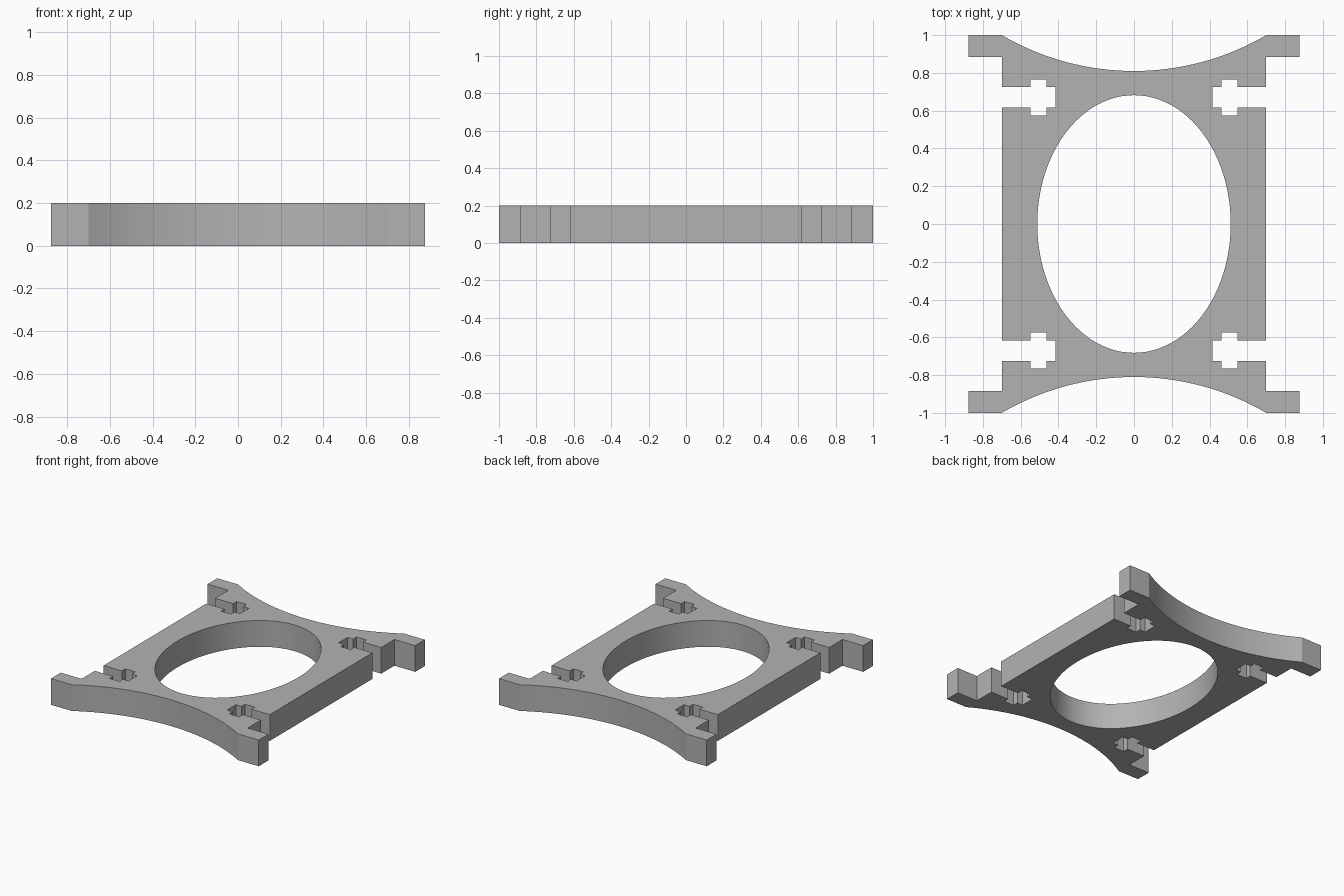
import bpy
import math

cube = bpy.data.objects.get("Cube")
if cube:
    bpy.data.objects.remove(cube, do_unlink=True)

THICKNESS = 0.2
ARC_HALF, ARC_SAG = 0.70, 0.19
ARC_STEPS, HOLE_STEPS = 32, 96

grey = bpy.data.materials.new("plain grey")
grey.use_nodes = True
colour = (0.45, 0.45, 0.45, 1)
grey.diffuse_color = colour
grey.node_tree.nodes["Principled BSDF"].inputs["Base Color"].default_value = colour


def mirrored(points, sx, sy):
    return [(x * sx, y * sy) for x, y in points]


# One corner: side edge, cross-shaped slot, then the foot
corner = [
    (0.70, 0.617), (0.547, 0.617), (0.547, 0.575), (0.463, 0.575),
    (0.463, 0.617), (0.415, 0.617), (0.415, 0.724), (0.463, 0.724),
    (0.463, 0.766), (0.547, 0.766), (0.547, 0.724), (0.70, 0.724),
    (0.70, 0.883), (0.875, 0.883), (0.875, 1.0),
]

# Concave circular arc along the end, from +x to -x
radius = (ARC_HALF ** 2 + ARC_SAG ** 2) / (2 * ARC_SAG)
sweep = math.asin(ARC_HALF / radius)
centre_y = 1 - ARC_SAG + radius
arc = []
for i in range(ARC_STEPS + 1):
    a = sweep * (1 - 2 * i / ARC_STEPS)
    arc.append((radius * math.sin(a), centre_y - radius * math.cos(a)))

# Half the outline, turned about the centre for the other half
half = corner + arc + mirrored(corner, -1, 1)[::-1]
outline = half + mirrored(half, -1, -1)

# Oval opening
hole = []
for i in range(HOLE_STEPS):
    a = 2 * math.pi * i / HOLE_STEPS
    hole.append((0.512 * math.cos(a), 0.682 * math.sin(a)))

# Filled flat profile, extruded to a plate
profile = bpy.data.curves.new("plate_profile", "CURVE")
profile.dimensions = "2D"
profile.fill_mode = "BOTH"
profile.extrude = THICKNESS / 2
for loop in (outline, hole):
    spline = profile.splines.new("POLY")
    spline.points.add(len(loop) - 1)
    for point, (x, y) in zip(spline.points, loop):
        point.co = (x, y, 0, 1)
    spline.use_cyclic_u = True
profile.materials.append(grey)

plate = bpy.data.objects.new("bracket_plate", profile)
bpy.context.collection.objects.link(plate)
plate.location.z = THICKNESS / 2

# Turn into a clean mesh with smooth curved walls and sharp corners
bpy.ops.object.select_all(action="DESELECT")
plate.select_set(True)
bpy.context.view_layer.objects.active = plate
bpy.ops.object.convert(target="MESH")
bpy.ops.object.mode_set(mode="EDIT")
bpy.ops.mesh.select_all(action="SELECT")
bpy.ops.mesh.remove_doubles(threshold=0.0001)
bpy.ops.mesh.normals_make_consistent(inside=False)
bpy.ops.object.mode_set(mode="OBJECT")
bpy.ops.object.shade_smooth_by_angle(angle=math.radians(20))
